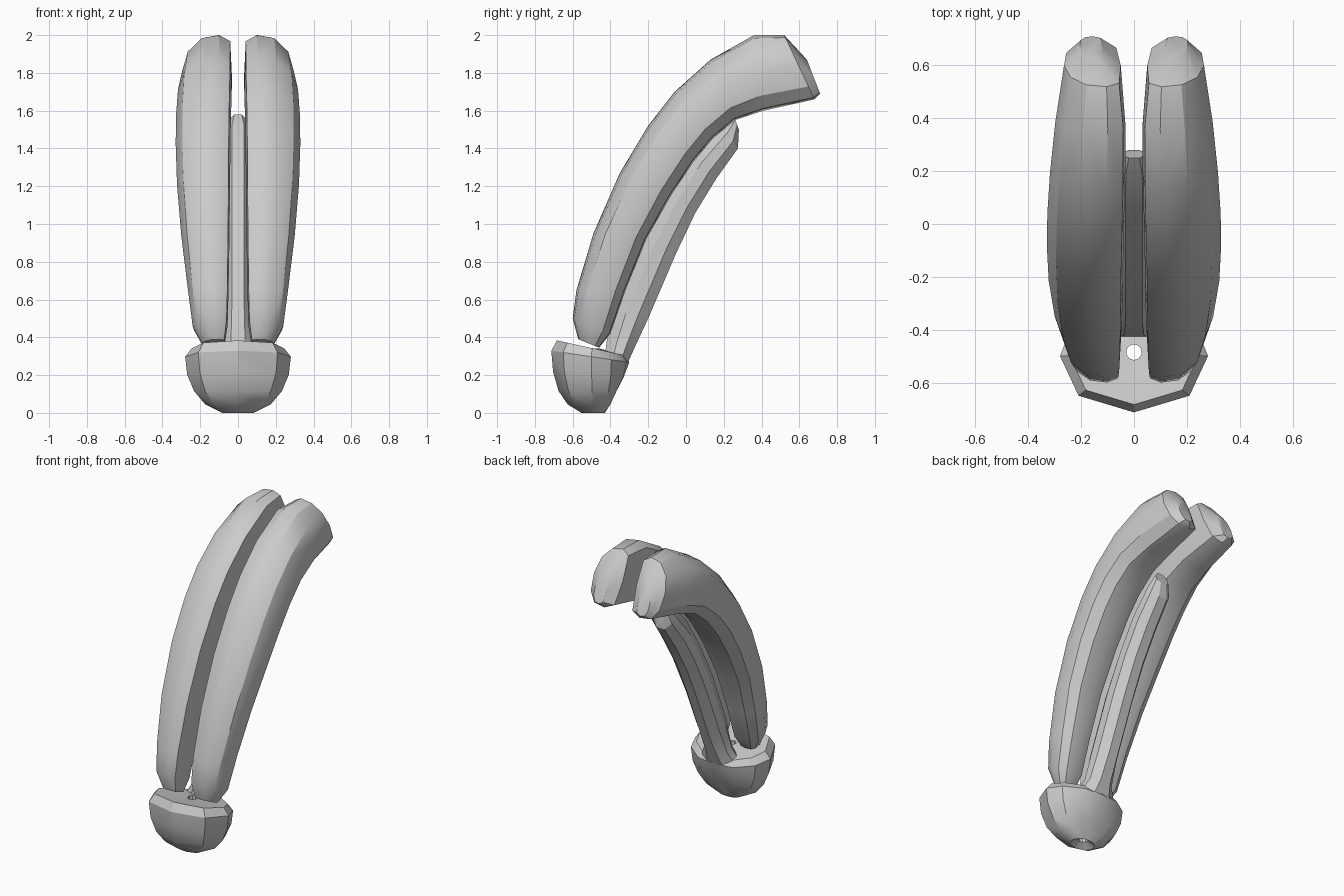
import bpy
import bmesh
import math
from mathutils import Vector

# Remove the default cube
default_cube = bpy.data.objects.get("Cube")
if default_cube:
    bpy.data.objects.remove(default_cube, do_unlink=True)

# One plain grey material
grey = bpy.data.materials.new("light grey")
grey.use_nodes = True
grey_colour = (0.6, 0.6, 0.6, 1.0)
grey.diffuse_color = grey_colour
grey.node_tree.nodes["Principled BSDF"].inputs["Base Color"].default_value = grey_colour


def loft(name, rings, closed=False, angle=28):
    """Skin a list of equal rings; cap the ends, or join last ring to first."""
    bm = bmesh.new()
    loops = [[bm.verts.new(point) for point in ring] for ring in rings]
    count = len(loops[0])
    pairs = list(zip(loops, loops[1:]))
    if closed:
        pairs.append((loops[-1], loops[0]))
    else:
        bm.faces.new(loops[0])
        bm.faces.new(loops[-1])
    for lower, upper in pairs:
        for i in range(count):
            j = (i + 1) % count
            bm.faces.new((lower[i], lower[j], upper[j], upper[i]))
    bmesh.ops.recalc_face_normals(bm, faces=bm.faces)
    mesh = bpy.data.meshes.new(name)
    bm.to_mesh(mesh)
    bm.free()
    mesh.materials.append(grey)
    part = bpy.data.objects.new(name, mesh)
    bpy.context.collection.objects.link(part)
    bpy.ops.object.select_all(action="DESELECT")
    part.select_set(True)
    bpy.context.view_layer.objects.active = part
    bpy.ops.object.shade_smooth_by_angle(angle=math.radians(angle))


def swept_rings(stations, section, side=1):
    """Stations hold front y, z, back y, z and the two x limits.
    Section points hold depth (front to back) and width, both 0 to 1."""
    rings = []
    for fy, fz, by, bz, x_in, x_out in stations:
        front, back = Vector((0, fy, fz)), Vector((0, by, bz))
        ring = []
        for depth, width in section:
            point = front.lerp(back, depth)
            point.x = side * (x_in + (x_out - x_in) * width)
            ring.append(point)
        rings.append(ring)
    return rings


# Pair of curved lobes, wide in the middle, with a bevelled tip
lobe_section = [(0, 0.25), (0.04, 0.6), (0.22, 0.88), (0.5, 1), (0.8, 0.96),
                (0.97, 0.75), (1, 0.38), (0.92, 0.08), (0.5, 0), (0.08, 0.03)]
lobe_stations = [
    (-0.57, 0.39, -0.46, 0.345, 0.07, 0.19),
    (-0.6, 0.5, -0.4, 0.42, 0.055, 0.24),
    (-0.58, 0.65, -0.32, 0.65, 0.05, 0.265),
    (-0.49, 0.95, -0.21, 0.92, 0.045, 0.3),
    (-0.35, 1.27, -0.08, 1.15, 0.042, 0.323),
    (-0.2, 1.52, 0.04, 1.33, 0.04, 0.33),
    (-0.06, 1.7, 0.14, 1.45, 0.037, 0.328),
    (0.13, 1.87, 0.26, 1.55, 0.033, 0.318),
    (0.36, 2, 0.41, 1.6, 0.033, 0.298),
    (0.52, 2, 0.68, 1.66, 0.05, 0.265),
    (0.64, 1.87, 0.71, 1.69, 0.12, 0.205),
]
for label, side in (("left", 1), ("right", -1)):
    loft(label + "_lobe", swept_rings(lobe_stations, lobe_section, side), angle=32)

# Central stem that flares where it meets the base
stem_section = [(0, 0.28), (0, 0.72), (0.35, 1), (0.7, 1),
                (1, 0.72), (1, 0.28), (0.7, 0), (0.35, 0)]
stem_stations = [
    (-0.43, 0.3, -0.31, 0.26, -0.13, 0.13),
    (-0.42, 0.38, -0.27, 0.35, -0.085, 0.085),
    (-0.38, 0.55, -0.2, 0.5, -0.075, 0.075),
    (-0.23, 0.91, -0.05, 0.85, -0.075, 0.075),
    (-0.1, 1.15, 0.05, 1.06, -0.075, 0.075),
    (0.04, 1.37, 0.16, 1.24, -0.075, 0.075),
    (0.19, 1.53, 0.275, 1.4, -0.07, 0.07),
    (0.25, 1.58, 0.28, 1.5, -0.045, 0.045),
]
loft("stem", swept_rings(stem_stations, stem_section))

# Faceted base bowl around a small vertical hole, hollowed at the back
HOLE_Y = -0.485
half_outline = [(0, -0.228), (0.21, -0.165), (0.28, -0.015),
                (0.24, 0.09), (0.13, 0.17), (0, 0.185)]
outline = half_outline + [(-x, y) for x, y in half_outline[-2:0:-1]]


def bowl_ring(scale, height, tilt, back=1.0):
    """Scaled outline; tilt lowers the back, back pulls the rear inwards."""
    ring = []
    for x, y in outline:
        reach = scale
        if y > 0.1:
            reach *= back if x else back ** 2
        ring.append((x * scale, HOLE_Y + y * reach, height - tilt * y * scale))
    return ring


def hole_ring(radius, height):
    return [(radius * math.sin(a), HOLE_Y - radius * math.cos(a), height)
            for a in (math.tau * i / len(outline) for i in range(len(outline)))]


bowl_rings = [
    hole_ring(0.03, 0.34),
    bowl_ring(0.87, 0.34, 0.22),
    bowl_ring(1, 0.295, 0.15),
    bowl_ring(0.96, 0.2, 0.08, 0.93),
    bowl_ring(0.83, 0.115, 0, 0.83),
    bowl_ring(0.62, 0.045, 0, 0.8),
    bowl_ring(0.3, 0, 0),
    hole_ring(0.03, 0.03),
]
loft("base", bowl_rings, closed=True, angle=32)
